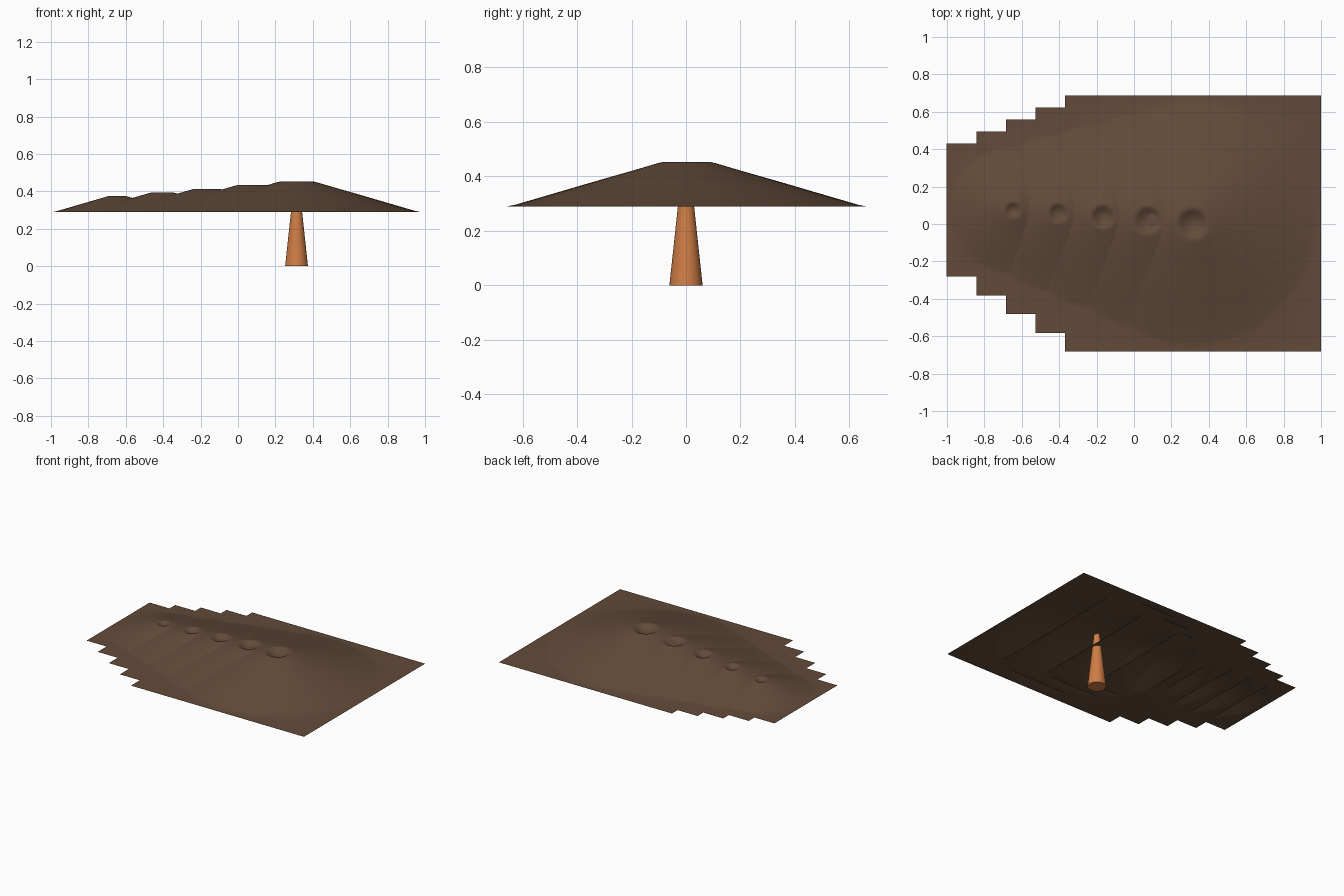
import bpy, bmesh, math

if "Cube" in bpy.data.objects:
    bpy.data.objects.remove(bpy.data.objects["Cube"])


def material(name, rgb):
    m = bpy.data.materials.new(name)
    m.diffuse_color = (*rgb, 1)
    m.use_nodes = True
    m.node_tree.nodes["Principled BSDF"].inputs["Base Color"].default_value = m.diffuse_color
    return m


BROWN = material("earth brown", (0.125, 0.07, 0.042))
ORANGE = material("warm orange", (0.62, 0.205, 0.06))
SEGS = 64
BASE_Z = 0.29
HALF = 0.685

# full-size mound section from the dimple outward: (radius, height)
PROFILE = [(0.02, 0.133), (0.04, 0.139), (0.06, 0.151), (0.075, 0.160), (0.087, 0.163),
           (0.105, 0.159), (0.20, 0.131), (0.35, 0.088), (0.50, 0.044), (0.63, 0.006),
           (0.66, 0.0)]


def finish(bm, name, mat):
    me = bpy.data.meshes.new(name)
    bm.to_mesh(me)
    bm.free()
    me.materials.append(mat)
    ob = bpy.data.objects.new(name, me)
    bpy.context.collection.objects.link(ob)
    return ob


def mound(name, cx, cy, s):
    """Thin square sheet swelling into a dimpled cone, scaled by s."""
    bm = bmesh.new()
    angles = [2 * math.pi * i / SEGS for i in range(SEGS)]
    rings = [[bm.verts.new((cx + s * r * math.cos(a), cy + s * r * math.sin(a), BASE_Z + s * h))
              for a in angles] for r, h in PROFILE]
    # square border
    border = []
    for a in angles:
        k = s * HALF / max(abs(math.cos(a)), abs(math.sin(a)))
        border.append(bm.verts.new((cx + k * math.cos(a), cy + k * math.sin(a), BASE_Z)))
    rings.append(border)
    centre = bm.verts.new((cx, cy, BASE_Z + s * 0.131))
    for i in range(SEGS):
        j = (i + 1) % SEGS
        bm.faces.new((centre, rings[0][i], rings[0][j]))
        for a, b in zip(rings, rings[1:]):
            bm.faces.new((a[i], b[i], b[j], a[j]))
    for f in bm.faces:
        f.smooth = True
    return finish(bm, name, BROWN)


# five overlapping mounds, shrinking towards the left
for i in range(5):
    mound(f"mound_{i + 1}", 0.315 - 0.24 * i, 0.0025 + 0.018 * i, 1 - 0.12 * i)

# tapered stem under the largest mound
bm = bmesh.new()
bmesh.ops.create_cone(bm, cap_ends=True, segments=32, radius1=0.061, radius2=0.018, depth=0.40)
bmesh.ops.translate(bm, verts=bm.verts, vec=(0.313, 0, 0.20))
for f in bm.faces:
    f.smooth = len(f.verts) == 4
finish(bm, "stem", ORANGE)
